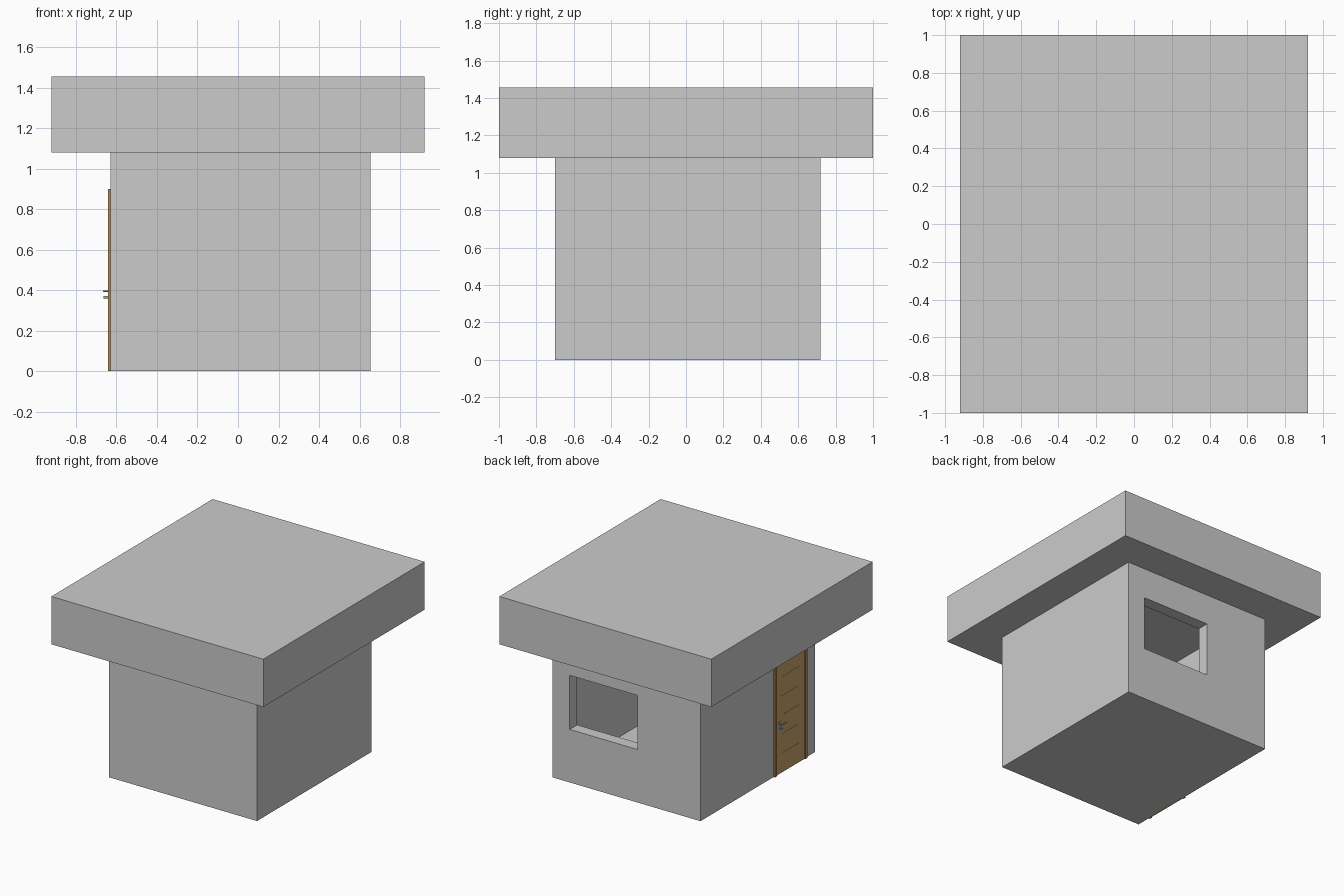
import bpy
import math

if "Cube" in bpy.data.objects:
    bpy.data.objects.remove(bpy.data.objects["Cube"])


def material(name, rgb):
    m = bpy.data.materials.new(name)
    m.diffuse_color = (*rgb, 1.0)
    m.use_nodes = True
    m.node_tree.nodes["Principled BSDF"].inputs["Base Color"].default_value = m.diffuse_color
    return m


GREY = material("concrete grey", (0.60, 0.60, 0.60))
WOOD = material("door brown", (0.58, 0.37, 0.15))
TRIM = material("dark wood", (0.42, 0.26, 0.10))
METAL = material("handle metal", (0.40, 0.40, 0.42))


def box(name, x, y, z, mat):
    """Axis-aligned box from (min, max) ranges."""
    lo, hi = zip(x, y, z)
    bpy.ops.mesh.primitive_cube_add(
        size=1, location=[(a + b) / 2 for a, b in zip(lo, hi)])
    ob = bpy.context.object
    ob.name = name
    ob.scale = [b - a for a, b in zip(lo, hi)]
    bpy.ops.object.transform_apply(location=False, rotation=False, scale=True)
    ob.data.materials.append(mat)
    return ob


def rod(name, start, axis, length, radius, mat):
    """Cylinder from start along +x or +y."""
    rot = (0, math.pi / 2, 0) if axis == 0 else (math.pi / 2, 0, 0)
    loc = list(start)
    loc[axis] += length / 2
    bpy.ops.mesh.primitive_cylinder_add(
        vertices=16, radius=radius, depth=length, location=loc, rotation=rot)
    ob = bpy.context.object
    ob.name = name
    ob.data.materials.append(mat)
    bpy.ops.object.shade_smooth_by_angle()


def cut(target, cutter):
    mod = target.modifiers.new(cutter.name, 'BOOLEAN')
    mod.operation = 'DIFFERENCE'
    mod.solver = 'EXACT'
    mod.object = cutter
    bpy.context.view_layer.objects.active = target
    bpy.ops.object.modifier_apply(modifier=mod.name)
    bpy.data.objects.remove(cutter)


# Hollow room with a window opening in the back wall
X0, X1, Y0, Y1, H = -0.63, 0.655, -0.70, 0.72, 1.08
T = 0.093
walls = box("walls", (X0, X1), (Y0, Y1), (0, H), GREY)
cut(walls, box("room_cutter", (X0 + T, X1 - T), (Y0 + T, Y1 - T), (0.076, 1.3), GREY))
cut(walls, box("window_cutter", (-0.084, 0.505), (0.5, 0.9), (0.416, 0.84), GREY))

# Thick overhanging flat roof
box("roof", (-0.92, 0.92), (-1, 1), (H, 1.455), GREY)

# Door on the left wall: panel, frame, horizontal grooves
DY0, DY1, DH = -0.587, -0.187, 0.90
FW = 0.024
box("door_panel", (X0 - 0.004, X0 + 0.01), (DY0 + FW, DY1 - FW), (0, DH - FW), WOOD)
for name, a in (("frame_far", DY0), ("frame_near", DY1 - FW)):
    box(name, (X0 - 0.012, X0 + 0.01), (a, a + FW), (0, DH), TRIM)
box("frame_top", (X0 - 0.012, X0 + 0.01), (DY0 + FW, DY1 - FW), (DH - FW, DH), TRIM)
for i in range(5):
    z = 0.15 * (i + 1)
    box("door_groove", (X0 - 0.005, X0), (-0.495, -0.285), (z - 0.004, z + 0.004), TRIM)

# Lever handle with backplate and key
box("handle_plate", (X0 - 0.008, X0), (-0.262, -0.232), (0.345, 0.41), METAL)
rod("handle_stem", (X0 - 0.034, -0.245, 0.395), 0, 0.03, 0.004, METAL)
rod("handle_lever", (X0 - 0.033, -0.30, 0.395), 1, 0.059, 0.004, METAL)
rod("door_key", (X0 - 0.034, -0.247, 0.365), 0, 0.03, 0.006, METAL)
